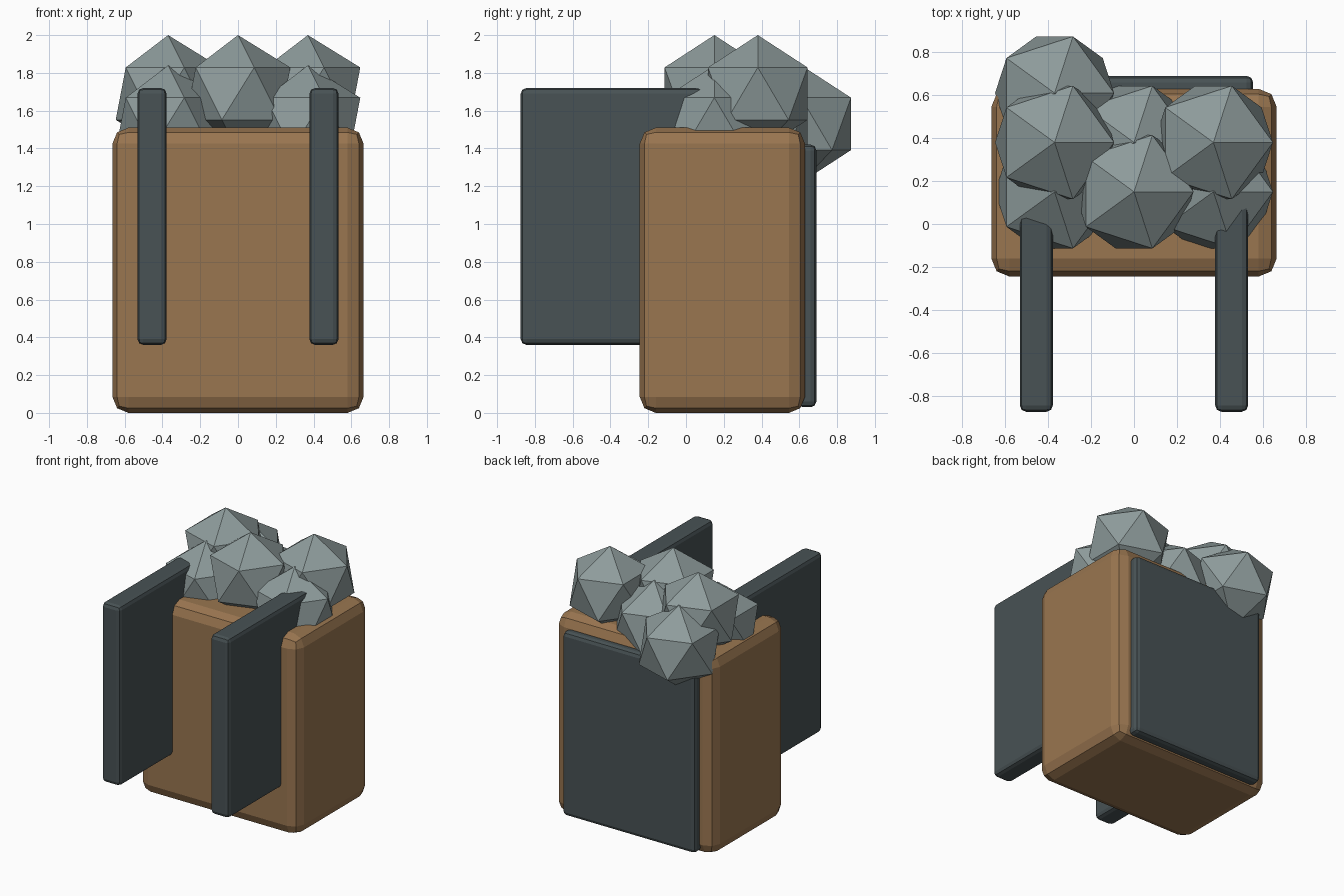
import bpy

if "Cube" in bpy.data.objects:
    bpy.data.objects.remove(bpy.data.objects["Cube"])


def material(name, rgb):
    m = bpy.data.materials.new(name)
    m.diffuse_color = (*rgb, 1)
    m.use_nodes = True
    m.node_tree.nodes["Principled BSDF"].inputs["Base Color"].default_value = m.diffuse_color
    return m


BROWN = material("brown", (0.32, 0.18, 0.08))
DARK = material("dark", (0.065, 0.085, 0.09))
STONE = material("stone", (0.27, 0.33, 0.33))


def rounded_box(name, lo, hi, bevel, mat):
    """Box between two corners with a two-step bevel."""
    centre = [(a + b) / 2 for a, b in zip(lo, hi)]
    bpy.ops.mesh.primitive_cube_add(size=1, location=centre)
    ob = bpy.context.object
    ob.name = name
    ob.scale = [b - a for a, b in zip(lo, hi)]
    bpy.ops.object.transform_apply(location=False, rotation=False, scale=True)
    mod = ob.modifiers.new("Bevel", 'BEVEL')
    mod.width = bevel
    mod.segments = 2
    ob.data.materials.append(mat)
    return ob


# Main container and rear panel
rounded_box("body", (-0.665, -0.245, 0.0), (0.665, 0.63, 1.51), 0.085, BROWN)
rounded_box("back_panel", (-0.555, 0.59, 0.03), (0.555, 0.69, 1.42), 0.03, DARK)

# Flat straps projecting from the front
for side, label in ((-1, "left"), (1, "right")):
    x = side * 0.455
    rounded_box(f"{label}_strap", (x - 0.077, -0.875, 0.36),
                (x + 0.077, 0.14, 1.72), 0.03, DARK)

# Heap of rocks: grid of columns and rows, in a lower and an upper layer
COL, ROW, Y0 = 0.37, 0.23, 0.38
LOW, HIGH = 1.53, 1.69
heap = [(-1, -1, LOW), (1, -1, LOW), (0, 0, LOW), (-1, 1, LOW),
        (0, -1, HIGH), (-1, 0, HIGH), (1, 0, HIGH)]
for i, (cx, cy, z) in enumerate(heap, 1):
    bpy.ops.mesh.primitive_ico_sphere_add(
        subdivisions=1, radius=0.31, location=(cx * COL, Y0 + cy * ROW, z))
    rock = bpy.context.object
    rock.name = f"rock_{i}"
    rock.data.materials.append(STONE)
